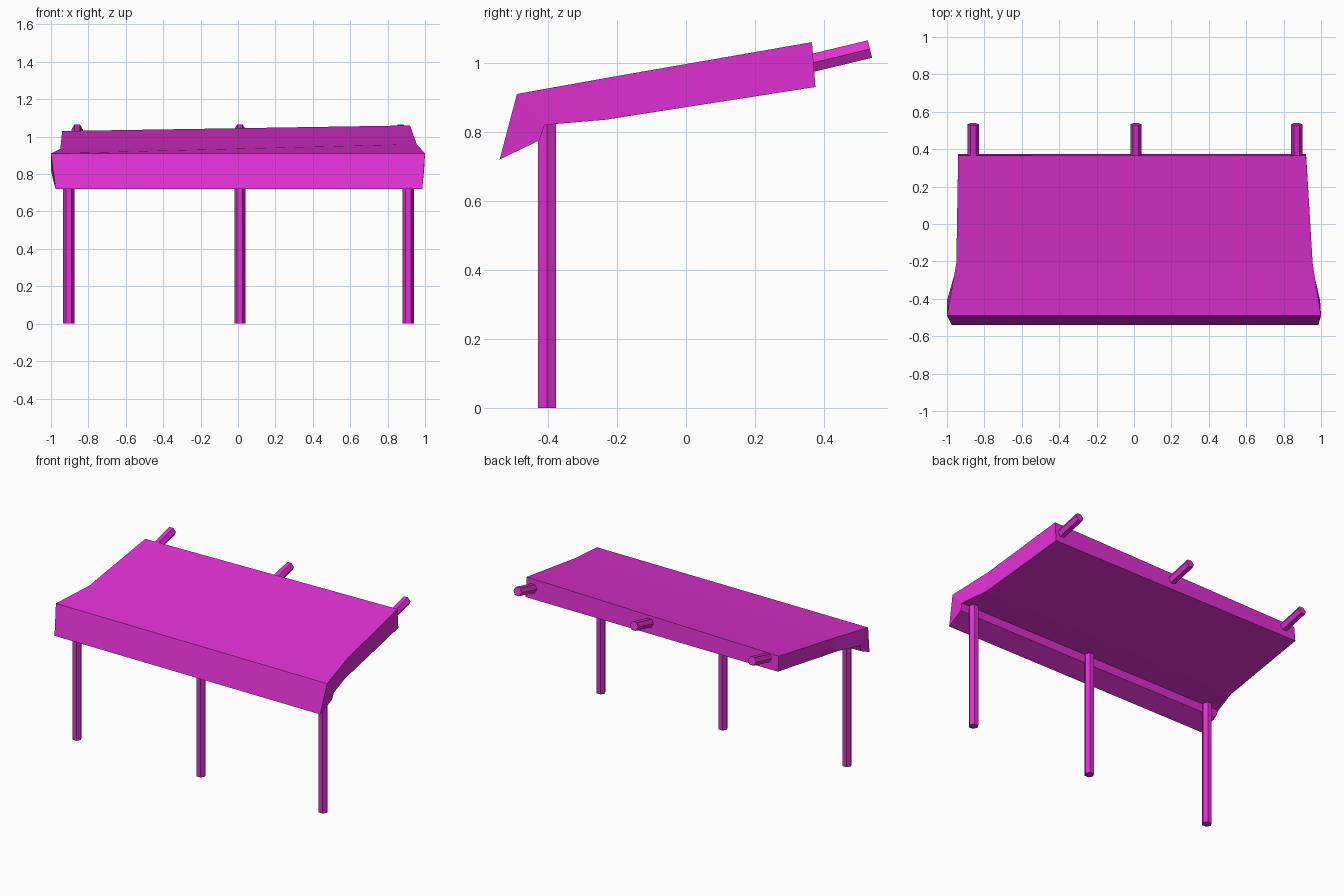
import bpy, bmesh, math
from mathutils import Vector

cube = bpy.data.objects.get("Cube")
if cube:
    bpy.data.objects.remove(cube, do_unlink=True)

magenta = bpy.data.materials.new("magenta")
magenta.use_nodes = True
colour = (0.75, 0.03, 0.65, 1)
magenta.diffuse_color = colour
magenta.node_tree.nodes["Principled BSDF"].inputs["Base Color"].default_value = colour


def finish(name, bm):
    bmesh.ops.recalc_face_normals(bm, faces=bm.faces)
    mesh = bpy.data.meshes.new(name)
    bm.to_mesh(mesh)
    bm.free()
    mesh.materials.append(magenta)
    obj = bpy.data.objects.new(name, mesh)
    bpy.context.collection.objects.link(obj)
    return obj


def hex_bar(name, start, end, radius=0.03):
    """Six-sided bar with corners pointing along x."""
    start, end = Vector(start), Vector(end)
    side = Vector((1, 0, 0))
    up = side.cross((end - start).normalized())
    bm = bmesh.new()
    rings = []
    for centre in (start, end):
        rings.append([bm.verts.new(centre + radius * (side * math.cos(a) + up * math.sin(a)))
                      for a in (i * math.pi / 3 for i in range(6))])
    for i in range(6):
        j = (i + 1) % 6
        bm.faces.new((rings[0][i], rings[0][j], rings[1][j], rings[1][i]))
    for ring in rings:
        bm.faces.new(ring)
    return finish(name, bm)


# Awning: side profile points as y, right-end x and z, left-end x and z
profile = [
    (-0.49, 1.0, 0.91, -1.0, 0.91),      # front top edge
    (-0.54, 0.985, 0.72, -0.975, 0.72),  # lip bottom
    (-0.425, 0.99, 0.775, -0.99, 0.775), # lip back
    (-0.41, 0.995, 0.82, -1.0, 0.82),    # underside front
    (-0.235, 0.955, 0.835, -0.95, 0.835),
    (0.375, 0.92, 0.93, -0.94, 0.93),    # back bottom
    (0.365, 0.92, 1.06, -0.94, 1.03),    # back top
    (-0.21, 0.955, 0.96, -0.95, 0.935),
]
bm = bmesh.new()
right = [bm.verts.new((xr, y, zr)) for y, xr, zr, xl, zl in profile]
left = [bm.verts.new((xl, y, zl)) for y, xr, zr, xl, zl in profile]
for i in range(len(profile)):
    j = (i + 1) % len(profile)
    bm.faces.new((right[i], right[j], left[j], left[i]))
# End panels, split where the awning flares
for end in (right, left):
    for panel in ((0, 1, 2, 3), (0, 3, 4, 7), (7, 4, 5, 6)):
        bm.faces.new([end[k] for k in panel])
finish("awning_roof", bm)

# Front posts and rear mounting rods
for label, post_x, rod_x in (("right", -0.905, -0.86), ("middle", 0.01, 0.01), ("left", 0.91, 0.87)):
    hex_bar(label + "_post", (post_x, -0.403, 0), (post_x, -0.403, 0.825))
    hex_bar(label + "_rear_rod", (rod_x, 0.35, 0.996), (rod_x, 0.533, 1.04))
